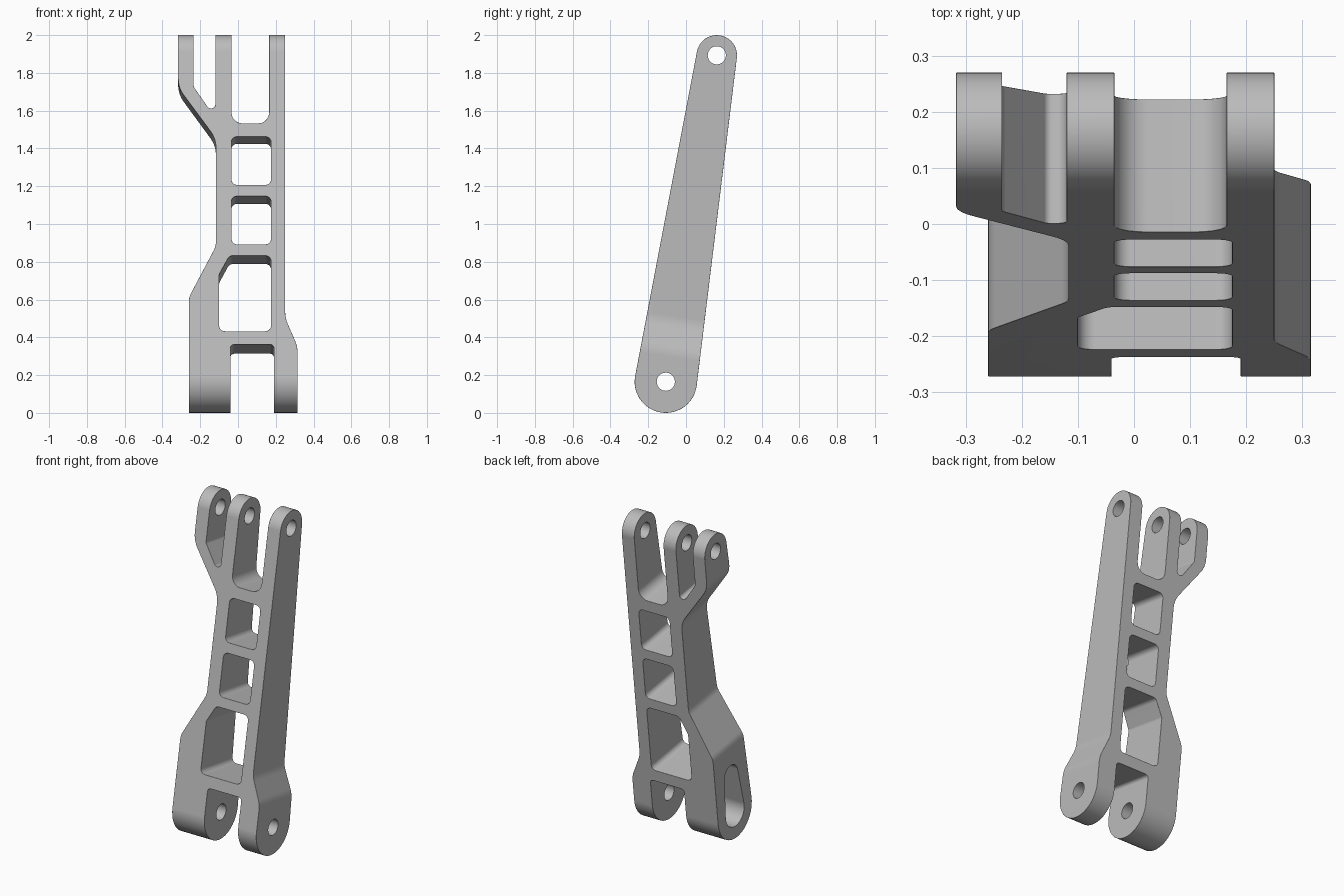
import bpy, bmesh, math
from mathutils import Vector

if "Cube" in bpy.data.objects:
    bpy.data.objects.remove(bpy.data.objects["Cube"])

LENGTH = 1.749          # distance between the lower and upper pin centres
TILT = 0.155            # backward lean of the arm
BIG, SMALL, PIN = 0.165, 0.107, 0.048

grey = bpy.data.materials.new("cast grey")
grey.use_nodes = True
colour = (0.5, 0.5, 0.5, 1)
grey.diffuse_color = colour
grey.node_tree.nodes["Principled BSDF"].inputs["Base Color"].default_value = colour


def along(z):
    """Height on the front face -> distance along the leaning arm."""
    return (z * 1.005 - 0.189) / 0.988


def rounded(corners, steps=5):
    """Polygon with each corner (x, z, radius) replaced by an arc."""
    pts = []
    n = len(corners)
    pos = [Vector((c[0], along(c[1]))) for c in corners]
    for i, c in enumerate(corners):
        p, r = pos[i], c[2]
        if r == 0:
            pts.append(p)
            continue
        a = (pos[i - 1] - p).normalized()
        b = (pos[(i + 1) % n] - p).normalized()
        half = a.angle(b) / 2
        centre = p + (a + b).normalized() * (r / math.sin(half))
        start = p + a * (r / math.tan(half)) - centre
        end = p + b * (r / math.tan(half)) - centre
        sweep = math.pi - 2 * half
        for k in range(steps + 1):
            t = k / steps
            pts.append(centre + (start * math.sin((1 - t) * sweep)
                                 + end * math.sin(t * sweep)) / math.sin(sweep))
    return pts


def arc(w, r, a0, a1, steps):
    return [(r * math.cos(a0 + (a1 - a0) * k / steps),
             w + r * math.sin(a0 + (a1 - a0) * k / steps)) for k in range(steps + 1)]


def capsule(r_low, r_high, length):
    """Tapered outline with round ends."""
    f = math.asin((r_low - r_high) / length)
    return (arc(length, r_high, f, math.pi - f, 20)
            + arc(0, r_low, math.pi - f, 2 * math.pi + f, 24))


def prism(name, pts, axis, lo, hi):
    """Extrude a 2D outline along x or y."""
    bm = bmesh.new()
    place = (lambda p: (lo, p[0], p[1])) if axis == "x" else (lambda p: (p[0], lo, p[1]))
    face = bm.faces.new([bm.verts.new(place(p)) for p in pts])
    new = bmesh.ops.extrude_face_region(bm, geom=[face])["geom"]
    step = (hi - lo, 0, 0) if axis == "x" else (0, hi - lo, 0)
    bmesh.ops.translate(bm, vec=step, verts=[v for v in new if isinstance(v, bmesh.types.BMVert)])
    bmesh.ops.recalc_face_normals(bm, faces=bm.faces)
    mesh = bpy.data.meshes.new(name)
    bm.to_mesh(mesh)
    bm.free()
    mesh.materials.append(grey)
    obj = bpy.data.objects.new(name, mesh)
    bpy.context.collection.objects.link(obj)
    return obj


def apply(mod):
    bpy.context.view_layer.objects.active = arm
    bpy.ops.object.modifier_apply(modifier=mod.name)


def boolean(cutter, operation="DIFFERENCE"):
    cutter.hide_render = True
    mod = arm.modifiers.new("cut", "BOOLEAN")
    mod.operation, mod.solver, mod.object = operation, "EXACT", cutter
    apply(mod)
    bpy.data.objects.remove(cutter)


# Front outline: two lower legs, shoulders, and three upper prongs
outline = [
    (-0.26, -0.3, 0), (-0.26, 0.61, 0.1), (-0.117, 0.88, 0.1),
    (-0.117, 1.45, 0.15), (-0.317, 1.72, 0.15), (-0.317, 2.4, 0),
    (-0.235, 2.4, 0), (-0.235, 1.725, 0.03), (-0.155, 1.61, 0.015), (-0.12, 1.61, 0.02),
    (-0.12, 2.4, 0), (-0.035, 2.4, 0), (-0.035, 1.53, 0.06), (0.165, 1.53, 0.06),
    (0.165, 2.4, 0), (0.25, 2.4, 0), (0.25, 0.5, 0.15), (0.315, 0.35, 0.15),
    (0.315, -0.3, 0), (0.19, -0.3, 0), (0.19, 0.36, 0.02),
    (-0.04, 0.36, 0.02), (-0.04, -0.3, 0)]
arm = prism("link_arm", rounded(outline), "y", -0.4, 0.4)

# Tapered side shape with round ends
boolean(prism("side_shape", capsule(BIG, SMALL, LENGTH), "x", -0.6, 0.6), "INTERSECT")

# Ladder windows
for low, high in ((0.89, 1.145), (1.205, 1.46)):
    window = [(-0.035, low, 0.03), (0.175, low, 0.03), (0.175, high, 0.03), (-0.035, high, 0.03)]
    boolean(prism("window", rounded(window), "y", -0.5, 0.5))
window = [(-0.1, 0.43, 0.03), (0.175, 0.43, 0.03), (0.175, 0.83, 0.03),
          (-0.045, 0.83, 0.03), (-0.1, 0.73, 0.03)]
boolean(prism("lower_window", rounded(window), "y", -0.5, 0.5))

# Rounded edges
bevel = arm.modifiers.new("edge_round", "BEVEL")
bevel.width, bevel.segments = 0.02, 3
bevel.limit_method, bevel.angle_limit = "ANGLE", math.radians(40)
apply(bevel)

# Pin holes and the slotted pocket in the wide leg
for w in (0, LENGTH):
    boolean(prism("pin_hole", arc(w, PIN, 0, 2 * math.pi, 32)[:-1], "x", -0.7, 0.7))
boolean(prism("pocket", capsule(0.09, 0.065, 0.24), "x", -0.5, -0.13))

# Stand the arm up with its lean
arm.rotation_euler.x = -TILT
arm.location = (0, -0.107, BIG)
arm.data.materials.clear()
arm.data.materials.append(grey)
for poly in arm.data.polygons:
    poly.material_index = 0

bpy.ops.object.select_all(action="DESELECT")
arm.select_set(True)
bpy.context.view_layer.objects.active = arm
bpy.ops.object.shade_smooth_by_angle(angle=math.radians(35))
arm.modifiers.new("even_shading", "WEIGHTED_NORMAL").keep_sharp = True
